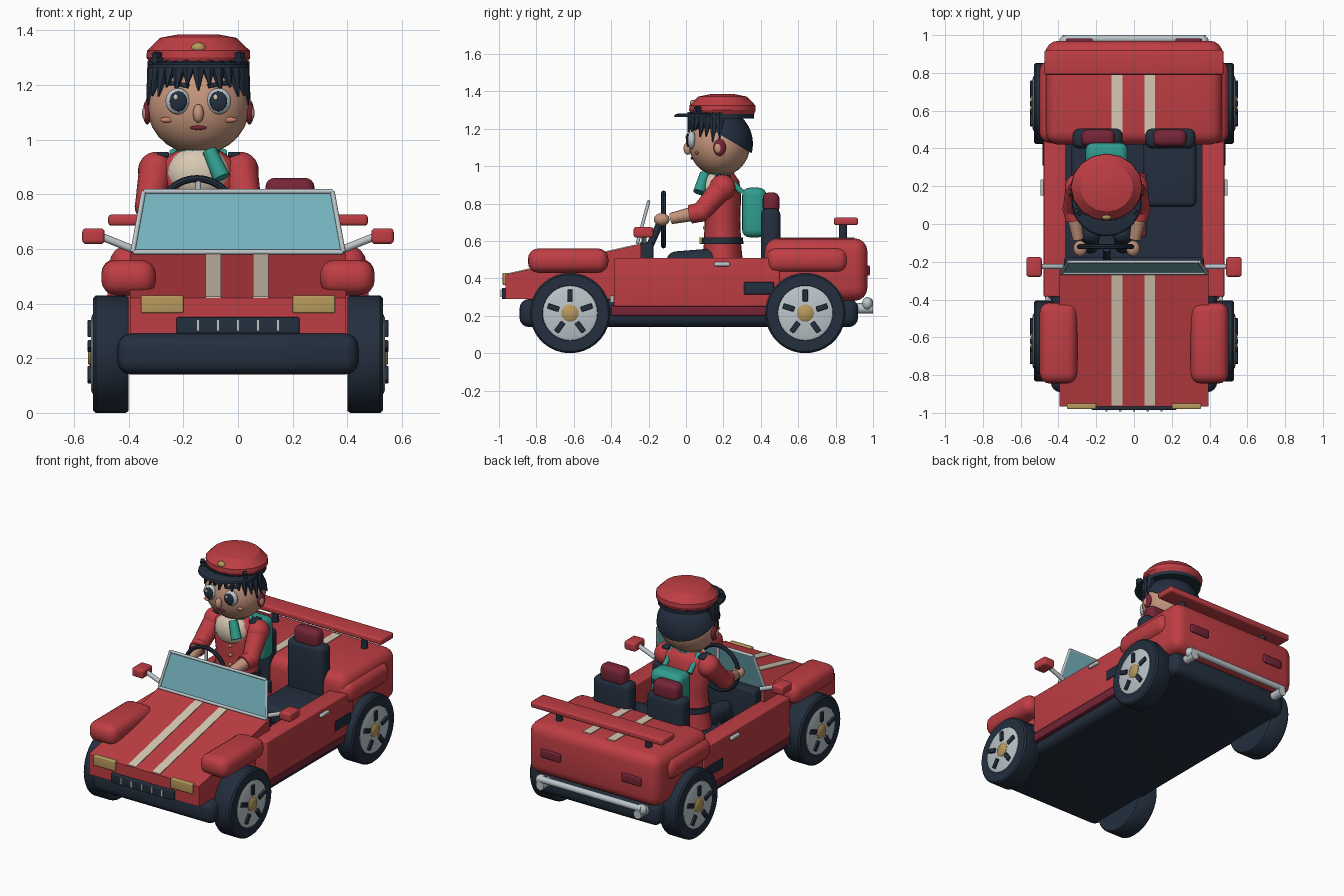
import bpy, bmesh, math
from mathutils import Matrix, Vector

cube = bpy.data.objects.get("Cube")
if cube:
    bpy.data.objects.remove(cube, do_unlink=True)


def colour(name, r, g, b):
    m = bpy.data.materials.new(name)
    m.use_nodes = True
    m.diffuse_color = (r, g, b, 1)
    m.node_tree.nodes["Principled BSDF"].inputs["Base Color"].default_value = (r, g, b, 1)
    return m


RED = colour("red", .52, .048, .058)
NAVY = colour("navy", .017, .028, .048)
SILVER = colour("silver", .5, .56, .59)
GLASS = colour("glass blue", .18, .46, .52)
CREAM = colour("cream", .68, .58, .45)
GOLD = colour("gold", .47, .32, .11)
MAROON = colour("maroon", .18, .018, .038)
SKIN = colour("skin", .56, .3, .2)
TEAL = colour("teal", .03, .33, .27)
BLUSH = colour("blush", .6, .22, .15)


def finish(name, bm, mat, angle=40):
    bmesh.ops.recalc_face_normals(bm, faces=bm.faces)
    me = bpy.data.meshes.new(name)
    bm.to_mesh(me)
    bm.free()
    me.materials.append(mat)
    ob = bpy.data.objects.new(name, me)
    bpy.context.collection.objects.link(ob)
    bpy.ops.object.select_all(action='DESELECT')
    ob.select_set(True)
    bpy.context.view_layer.objects.active = ob
    if angle:
        bpy.ops.object.shade_smooth_by_angle(angle=math.radians(angle))
    return ob


def box(name, mat, x, y, z, bevel=0, rot=None):
    """Box from axis ranges, optionally rounded and turned about a pivot matrix."""
    bm = bmesh.new()
    bmesh.ops.create_cube(bm, size=1)
    for v in bm.verts:
        v.co = [(a + b) / 2 + c * (b - a) for (a, b), c in zip((x, y, z), v.co)]
    if bevel:
        bmesh.ops.bevel(bm, geom=bm.edges[:], offset=bevel, segments=4, profile=.5, affect='EDGES')
    if rot:
        bm.transform(rot)
    return finish(name, bm, mat)


def ball(name, mat, c, r):
    bm = bmesh.new()
    bmesh.ops.create_uvsphere(bm, u_segments=24, v_segments=14, radius=1)
    bm.transform(Matrix.Translation(c) @ Matrix.Diagonal((*r, 1)))
    return finish(name, bm, mat, 60)


def limb(name, mat, a, b, r1, r2=None, n=14):
    a, b = Vector(a), Vector(b)
    bm = bmesh.new()
    bmesh.ops.create_cone(bm, cap_ends=True, segments=n, radius1=r1,
                          radius2=r1 if r2 is None else r2, depth=(b - a).length)
    turn = (b - a).to_track_quat('Z', 'Y').to_matrix().to_4x4()
    bm.transform(Matrix.Translation((a + b) / 2) @ turn)
    return finish(name, bm, mat, 50)


def loft(name, mat, c, rings, turn=None, n=24, angle=40):
    """Stack of ellipses (height, rx, ry), capped at both ends."""
    bm = bmesh.new()
    rows = [[bm.verts.new((rx * math.cos(t), ry * math.sin(t), h))
             for t in (2 * math.pi * k / n for k in range(n))] for h, rx, ry in rings]
    for p, q in zip(rows, rows[1:]):
        for k in range(n):
            bm.faces.new((p[k], p[(k + 1) % n], q[(k + 1) % n], q[k]))
    bm.faces.new(rows[0])
    bm.faces.new(rows[-1])
    bm.transform(Matrix.Translation(c) @ (turn or Matrix()))
    return finish(name, bm, mat, angle)


def solid(name, mat, pts, vec):
    """Flat outline extruded along a vector."""
    bm = bmesh.new()
    f = bm.faces.new([bm.verts.new(p) for p in pts])
    new = bmesh.ops.extrude_face_region(bm, geom=[f])["geom"]
    bmesh.ops.translate(bm, vec=vec, verts=[g for g in new if isinstance(g, bmesh.types.BMVert)])
    return finish(name, bm, mat, 0)


# Chassis, hood, rear body and cabin
box("chassis", NAVY, (-.44, .44), (-.89, .92), (.14, .29), .05)
hood_z = lambda y: .42 + (y + .965) * .225
solid("hood", RED, [(-.395, -.965, .29), (-.395, -.965, .42), (-.395, -.24, hood_z(-.24)),
                    (-.395, -.24, .29)], (.79, 0, 0))
box("rear_body", RED, (-.47, .47), (.42, .97), (.28, .615), .07)
box("cabin_floor", NAVY, (-.37, .37), (-.25, .44), (.28, .36))
box("dashboard", NAVY, (-.37, .37), (-.25, -.175), (.35, .595), .015)
box("centre_console", MAROON, (.025, .065), (-.07, .27), (.36, .47), .01)
box("spoiler", RED, (-.475, .475), (.79, .92), (.685, .725), .012)
for x in (-.09, .083):
    solid("hood_stripe", CREAM, [(x - .028, y, hood_z(y) + d) for y, d in
          ((-.96, -.002), (-.96, .005), (-.27, .005), (-.27, -.002))], (.056, 0, 0))
    box("rear_stripe", CREAM, (x - .028, x + .028), (.47, .9), (.612, .62))

# Grille
box("grille", NAVY, (-.225, .225), (-.985, -.95), (.29, .35), .006)
for i in range(-2, 3):
    box("grille_bar", SILVER, (i * .073 - .006, i * .073 + .006), (-.993, -.98), (.3, .342))

# Windshield with its frame
corners = [(-.385, -.26, .588), (-.345, -.2, .81), (.345, -.2, .81), (.385, -.26, .588)]
solid("windshield", GLASS, corners, (0, .008, 0))
for a, b in zip(corners, corners[1:] + corners[:1]):
    limb("windshield_frame", SILVER, a, b, .009, n=8)

# Rear bumper bar
limb("rear_bar", SILVER, (-.37, .98, .275), (.37, .98, .275), .02)

# Paired body parts
for s in (1, -1):
    def span(a, b):
        return tuple(sorted((s * a, s * b)))
    box("door", RED, span(.36, .478), (-.385, .5), (.25, .51), .008)
    box("sill", MAROON, span(.34, .472), (-.4, .45), (.2, .255), .008)
    box("front_fender", RED, span(.3, .5), (-.845, -.415), (.43, .56), .055)
    box("rear_fender", RED, span(.3, .5), (.43, .865), (.43, .565), .055)
    box("headlight", GOLD, span(.2, .355), (-.98, -.95), (.365, .43), .006)
    box("side_vent", NAVY, span(.46, .484), (.31, .47), (.315, .38), .003)
    box("door_handle", SILVER, span(.475, .496), (.15, .235), (.465, .487), .007)
    limb("door_hinge", SILVER, (s * .46, -.395, .27), (s * .46, -.395, .31), .012)
    box("tail_light", MAROON, span(.22, .36), (.95, .983), (.415, .47), .008)
    limb("spoiler_post", NAVY, (s * .32, .84, .59), (s * .32, .84, .69), .022)
    limb("exhaust_pipe", SILVER, (s * .35, .84, .24), (s * .35, 1, .24), .028)
    ball("bar_end", SILVER, (s * .36, .97, .265), (.035, .029, .035))
    limb("mirror_arm", SILVER, (s * .38, -.225, .597), (s * .5, -.225, .645), .014)
    box("mirror", RED, span(.488, .57), (-.28, -.175), (.618, .675), .014)
    # Seats
    box("seat_cushion", NAVY, span(.05, .33), (.09, .44), (.36, .47), .03)
    box("seat_back", NAVY, span(.06, .325), (.4, .505), (.4, .775), .035)
    box("headrest", MAROON, span(.1, .28), (.41, .5), (.745, .86), .035)
    # Wheels
    for y in (-.62, .638):
        side = Matrix.Rotation(s * math.pi / 2, 4, 'Y')
        hub = (0, y, .215)
        loft("tyre", NAVY, hub, [(h, r, r) for h, r in
             ((.4, .15), (.4, .207), (.41, .215), (.52, .215), (.53, .205), (.53, .148), (.52, .14))],
             side, 36)
        loft("rim", SILVER, hub, [(.5, .146, .146), (.532, .146, .146), (.538, .13, .13)], side, 36)
        loft("hub_cap", GOLD, hub, [(.52, .046, .046), (.54, .046, .046), (.548, .035, .035)], side)
        for k in range(5):
            turn = Matrix.Translation(hub) @ Matrix.Rotation(k * math.tau / 5, 4, 'X')
            box("rim_slot", NAVY, span(.52, .55), (-.014, .014), (.062, .125), .004, turn)

# Steering wheel
X = -.145
bpy.ops.mesh.primitive_torus_add(location=(X - .005, -.12, .715), rotation=(math.pi / 2, 0, 0),
                                 major_radius=.142, minor_radius=.013, major_segments=32, minor_segments=8)
ring = bpy.context.object
ring.name = "steering_wheel"
ring.data.materials.append(NAVY)
bpy.ops.object.shade_smooth_by_angle()
limb("steering_column", NAVY, (X, -.13, .715), (X, -.2, .56), .02)
for k in range(3):
    t = math.pi / 2 + k * math.tau / 3
    limb("steering_spoke", SILVER, (X, -.12, .715),
         (X + .135 * math.cos(t), -.12, .715 + .135 * math.sin(t)), .01, n=8)

# Driver torso and clothes
loft("jacket", RED, (X, .195, 0), [(.48, .16, .11), (.58, .145, .1), (.72, .135, .095),
     (.85, .155, .1), (.92, .14, .09), (.965, .07, .06)], angle=70)
loft("belt", NAVY, (X, .195, 0), [(.585, .155, .112), (.62, .152, .11)])
ball("shirt", CREAM, (X, .15, .875), (.115, .075, .1))
box("buckle", GOLD, (X - .025, X + .025), (.072, .1), (.585, .62), .004)
for z in (.67, .73, .79):
    ball("button", GOLD, (X + .02, .1, z), (.011, .01, .011))
limb("neck", SKIN, (X, .19, .93), (X, .19, 1), .06)
loft("scarf_collar", TEAL, (X, .185, 0), [(.935, .075, .07), (.96, .08, .075), (.975, .065, .06)])
limb("scarf_tail", TEAL, (X + .04, .1, .96), (X + .085, .07, .86), .026, .032)
box("backpack", TEAL, (X - .112, X + .112), (.3, .43), (.62, .885), .04)
box("backpack_flap", NAVY, (X - .09, X + .09), (.35, .437), (.8, .825), .008)
for s in (1, -1):
    shoulder, elbow = (X + s * .155, .195, .885), (X + s * .18, .08, .755)
    wrist, hand = (X + s * .15, -.08, .72), (X + s * .14, -.13, .715)
    ball("shoulder", RED, shoulder, (.066, .07, .07))
    limb("upper_sleeve", RED, shoulder, elbow, .063, .052)
    ball("elbow", RED, elbow, (.053, .053, .053))
    limb("cuff", RED, elbow, Vector(elbow).lerp(wrist, .35), .052, .05)
    limb("forearm", SKIN, elbow, wrist, .042, .03)
    ball("hand", SKIN, hand, (.036, .042, .034))
    box("epaulette", NAVY, (X + s * .13 - .022, X + s * .13 + .022), (.16, .24), (.935, .955), .006)
    limb("pack_strap", TEAL, (X + s * .09, .3, .86), (X + s * .09, .2, .955), .016)
    knee = (X + s * .085, -.05, .49)
    limb("thigh", NAVY, (X + s * .07, .2, .495), knee, .07, .055)
    ball("knee", NAVY, knee, (.055, .055, .055))
    limb("shin", NAVY, knee, (X + s * .085, -.12, .36), .05, .04)

# Head and face
C, R = Vector((X, .18, 1.12)), Vector((.187, .165, .175))


def face(dx, z):
    return C.y - R.y * math.sqrt(1 - (dx / R.x) ** 2 - ((z - C.z) / R.z) ** 2)


ball("head", SKIN, C, R)
ball("nose", SKIN, (X, face(0, 1.095) - .008, 1.095), (.02, .022, .034))
ball("mouth", MAROON, (X, face(0, 1.043), 1.043), (.03, .007, .008))
for s in (1, -1):
    y = face(.075, 1.14)
    ball("eye_white", SILVER, (X + s * .075, y, 1.14), (.045, .025, .048))
    ball("iris", NAVY, (X + s * .073, y - .02, 1.14), (.032, .01, .037))
    ball("eye_glint", CREAM, (X + s * .073 - .01, y - .029, 1.155), (.008, .004, .01))
    limb("eyebrow", NAVY, (X + s * .035, face(.035, 1.195), 1.195),
         (X + s * .11, face(.11, 1.207), 1.207), .009, n=8)
    ball("cheek", BLUSH, (X + s * .115, face(.115, 1.072), 1.072), (.026, .009, .01))
    ball("ear_rim", MAROON, (X + s * .187, .18, 1.1), (.016, .033, .045))
    ball("ear", SKIN, (X + s * .193, .172, 1.097), (.013, .02, .028))

# Hair: trimmed shell with a fringe of spikes
bm = bmesh.new()
bmesh.ops.create_uvsphere(bm, u_segments=28, v_segments=18, radius=1)
bm.transform(Matrix.Translation(C) @ Matrix.Diagonal((.195, .178, .188, 1)))
bmesh.ops.bisect_plane(bm, geom=bm.verts[:] + bm.edges[:] + bm.faces[:], plane_co=(X, .19, 1.165),
                       plane_no=(0, .16, .27), clear_inner=True)
bmesh.ops.holes_fill(bm, edges=bm.edges[:])
finish("hair", bm, NAVY)
for k in range(15):
    t = math.radians(180 + 12.86 * k)
    drop = .07 + .02 * (k % 2) + .06 * abs(math.cos(t)) ** 4
    top = Vector((X + .155 * math.cos(t), .18 + .14 * math.sin(t), 1.28))
    tip = Vector((X + .187 * math.cos(t), .18 + .168 * math.sin(t), 1.27 - drop))
    limb("fringe", NAVY, top, tip, .032, .004, 6)

# Cap with brim, badge and side bows
loft("cap", RED, (X, .195, 0), [(1.27, .172, .165), (1.3, .19, .178), (1.325, .188, .176),
     (1.372, .14, .13), (1.385, .07, .065)], n=16, angle=25)
loft("cap_band", NAVY, (X, .195, 0), [(1.255, .176, .168), (1.278, .178, .17)])
loft("brim", NAVY, (X, .12, 0), [(1.262, .186, .184), (1.275, .182, .18), (1.281, .165, .165)], n=28)
ball("badge", GOLD, (X, .038, 1.335), (.026, .018, .02))
for s in (1, -1):
    for k in range(3):
        t = k * math.pi / 3
        d = Vector((.5 * math.cos(t), -.5 * math.cos(t), math.sin(t))) * .03
        mid = Vector((X + s * .152, .062, 1.292))
        limb("side_bow", NAVY, mid - d, mid + d, .013, n=6)
